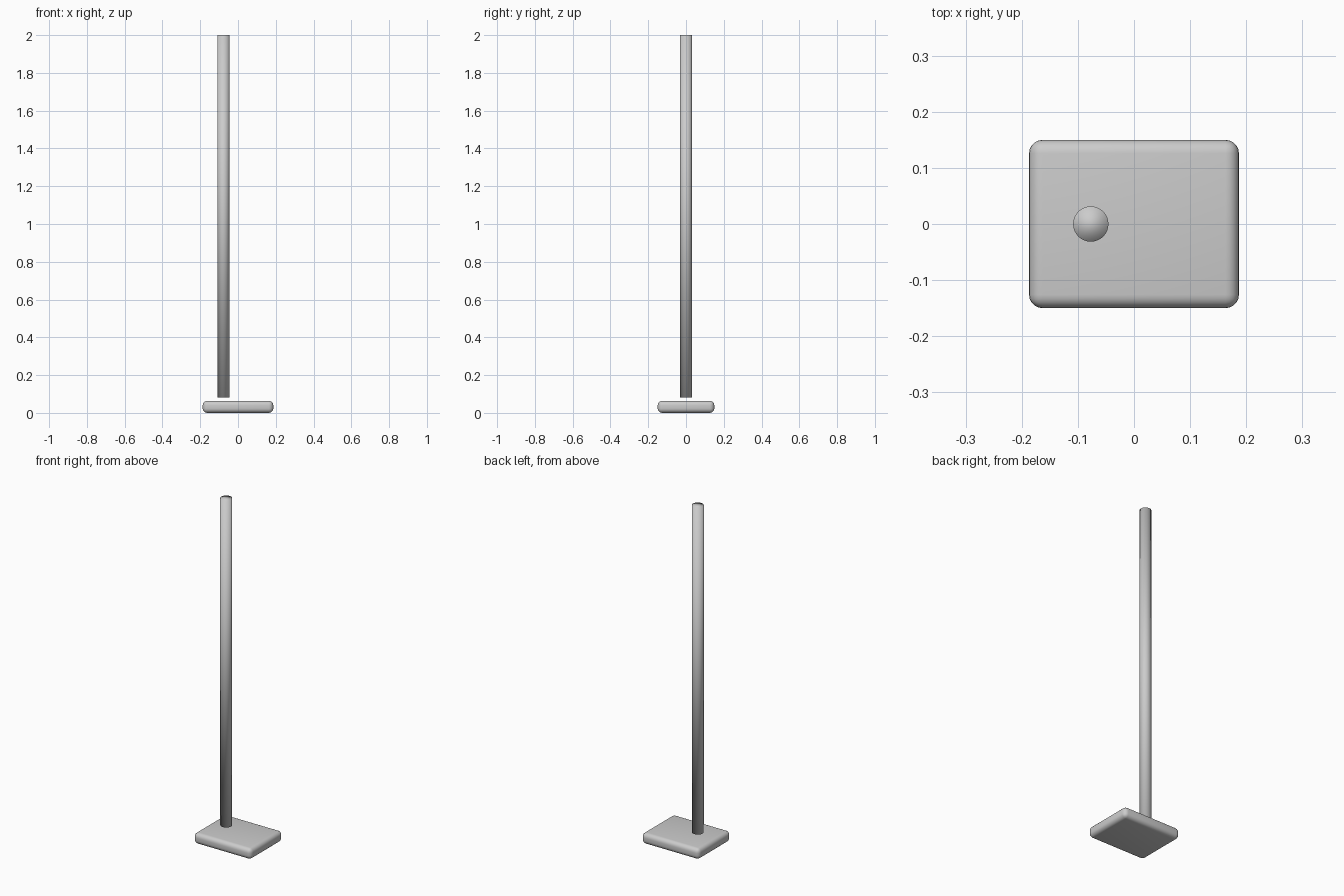
import bpy

if "Cube" in bpy.data.objects:
    bpy.data.objects.remove(bpy.data.objects["Cube"])

# Base plate: box with rounded edges
bpy.ops.mesh.primitive_cube_add(size=1, location=(0, 0, 0.032))
base = bpy.context.object
base.name = "base_plate"
base.scale = (0.374, 0.30, 0.064)
bpy.ops.object.transform_apply(location=False, rotation=False, scale=True)
bevel = base.modifiers.new("rounded_edges", 'BEVEL')
bevel.width = 0.024
bevel.segments = 5
bpy.ops.object.shade_smooth()

# Tall pole floating just above the plate, smooth shaded including its caps
bottom, top = 0.082, 2.0
bpy.ops.mesh.primitive_cylinder_add(vertices=32, radius=0.0315, depth=top - bottom,
                                    location=(-0.077, 0, (top + bottom) / 2))
pole = bpy.context.object
pole.name = "pole"
bpy.ops.object.shade_smooth()
